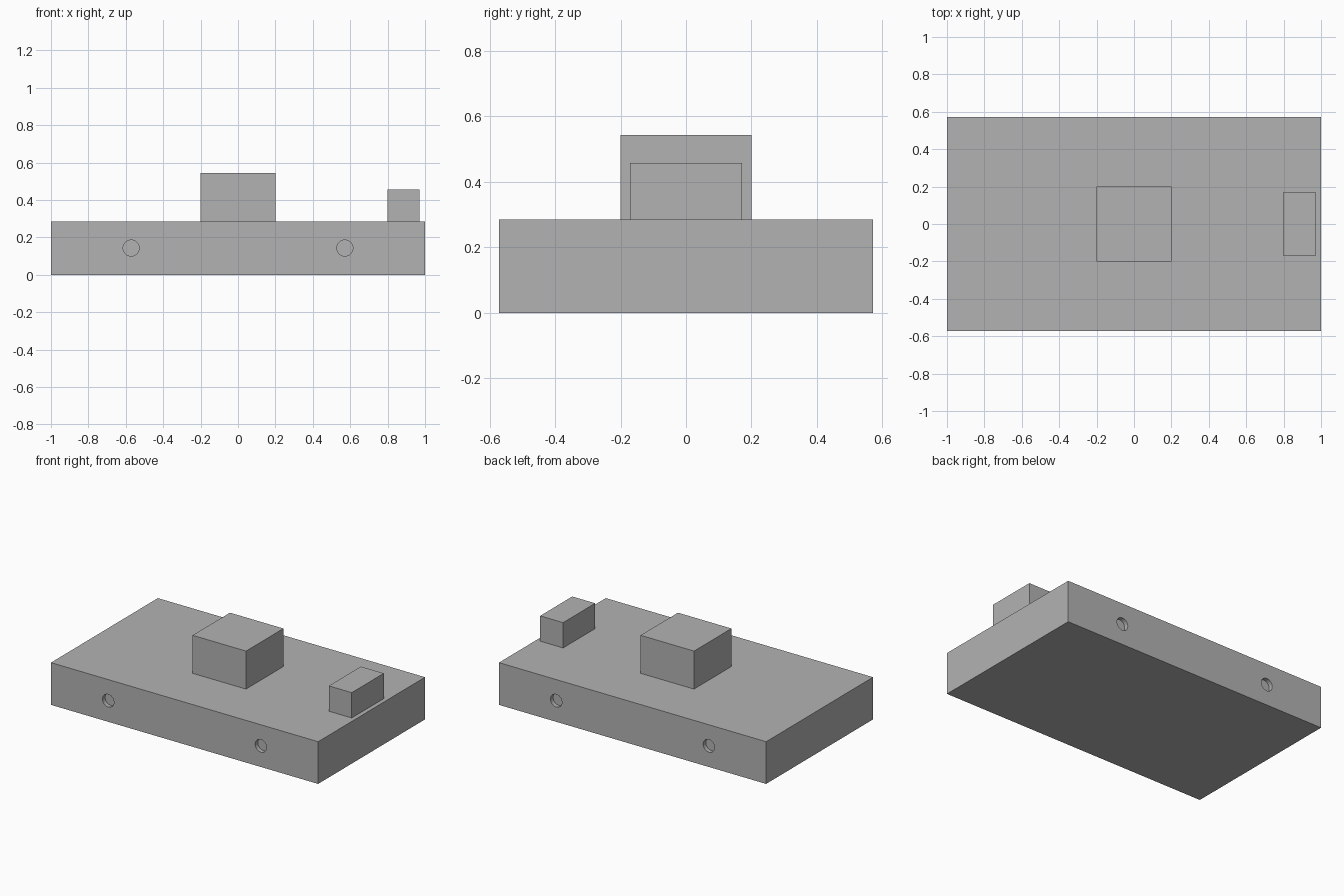
import bpy
import math

cube = bpy.data.objects.get("Cube")
if cube:
    bpy.data.objects.remove(cube, do_unlink=True)

# Single grey finish
grey = bpy.data.materials.new("plain grey")
grey.use_nodes = True
colour = (0.45, 0.45, 0.45, 1)
grey.diffuse_color = colour
grey.node_tree.nodes["Principled BSDF"].inputs["Base Color"].default_value = colour

U = 2 / 70  # one design unit


def box(name, centre, size):
    """Box given by its base centre and size, in design units."""
    x, y, z = centre
    bpy.ops.mesh.primitive_cube_add(size=1, location=(x * U, y * U, (z + size[2] / 2) * U))
    ob = bpy.context.object
    ob.name = name
    ob.scale = [s * U for s in size]
    bpy.ops.object.transform_apply(location=False, rotation=False, scale=True)
    ob.data.materials.append(grey)
    return ob


base = box("base_slab", (0, 0, 0), (70, 40, 10))
box("centre_block", (0, 0, 10), (14, 14, 9))
box("side_block", (31, 0, 10), (6, 12, 6))

# Shallow round recesses in the front and back faces
for x in (-20, 20):
    for y in (-20, 20):
        bpy.ops.mesh.primitive_cylinder_add(
            vertices=32, radius=1.5 * U, depth=2 * U,
            location=(x * U, y * U, 5 * U), rotation=(math.pi / 2, 0, 0))
        cutter = bpy.context.object
        cutter.name = "recess_cutter"
        cutter.data.materials.append(grey)
        cutter.hide_render = True
        cutter.hide_set(True)
        cut = base.modifiers.new("recess", "BOOLEAN")
        cut.operation = "DIFFERENCE"
        cut.solver = "EXACT"
        cut.object = cutter

# Smooth recess walls, crisp edges
bpy.ops.object.select_all(action="DESELECT")
bpy.context.view_layer.objects.active = base
base.select_set(True)
for name in [m.name for m in base.modifiers]:
    bpy.ops.object.modifier_apply(modifier=name)
bpy.ops.object.shade_smooth_by_angle(angle=math.radians(30))
for ob in [o for o in bpy.data.objects if o.name.startswith("recess_cutter")]:
    bpy.data.objects.remove(ob, do_unlink=True)
